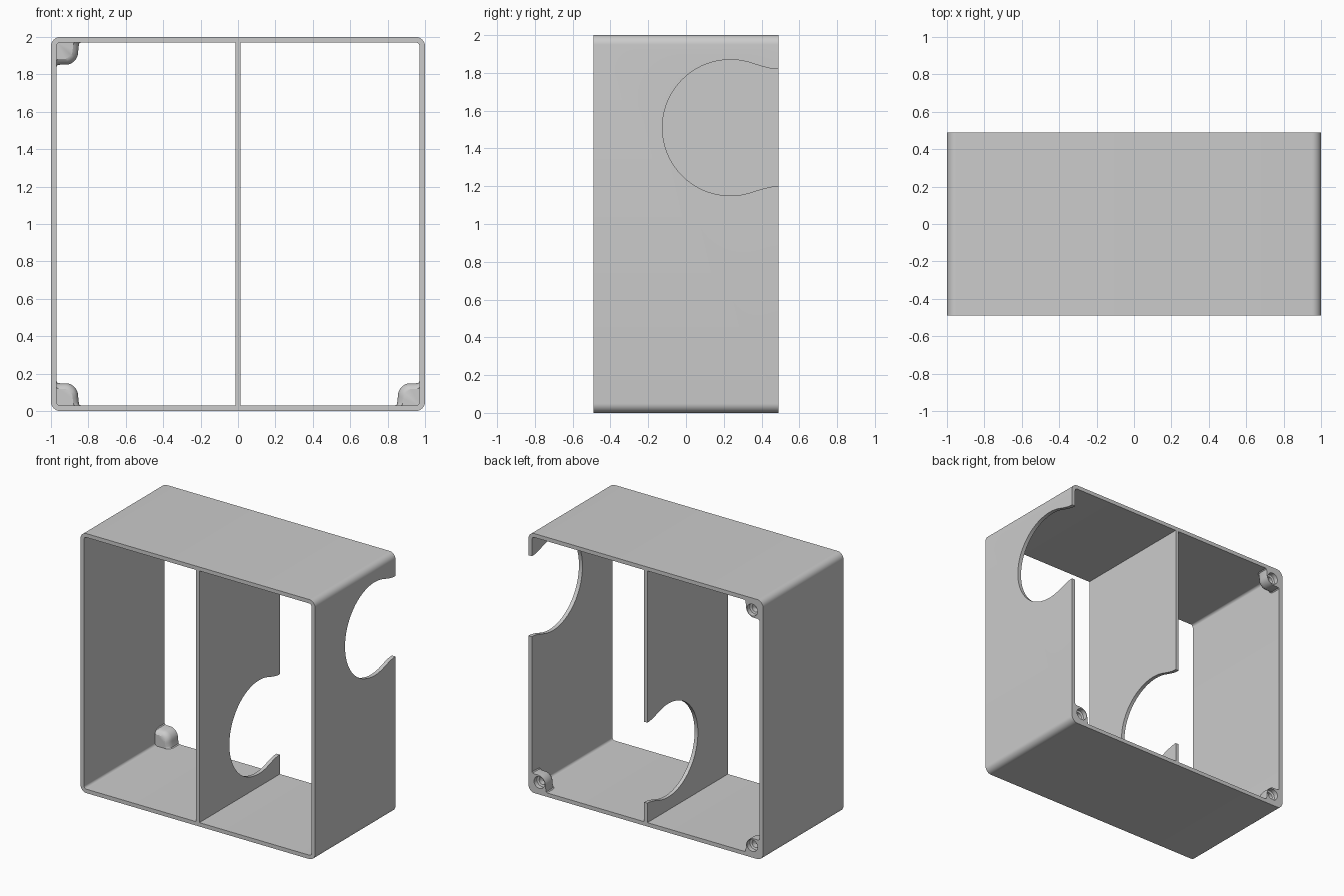
import bpy, bmesh
from math import sin, cos, pi, radians

if "Cube" in bpy.data.objects:
    bpy.data.objects.remove(bpy.data.objects["Cube"])

HALF, DEPTH, WALL = 1.0, 0.49, 0.03


def finish(name, bm):
    bmesh.ops.recalc_face_normals(bm, faces=bm.faces)
    me = bpy.data.meshes.new(name)
    bm.to_mesh(me)
    bm.free()
    ob = bpy.data.objects.new(name, me)
    bpy.context.collection.objects.link(ob)
    return ob


def loft(name, rings, closed=False):
    """Skin a list of equal-length point rings; cap the ends or close into a torus."""
    bm = bmesh.new()
    loops = [[bm.verts.new(p) for p in r] for r in rings]
    n = len(loops[0])
    pairs = list(zip(loops, loops[1:]))
    if closed:
        pairs.append((loops[-1], loops[0]))
    else:
        bm.faces.new(loops[0])
        bm.faces.new(loops[-1])
    for a, b in pairs:
        for i in range(n):
            j = (i + 1) % n
            bm.faces.new((a[i], a[j], b[j], b[i]))
    return finish(name, bm)


def rounded_square(half, r, y, seg=8):
    pts = []
    for k, (sx, sz) in enumerate([(1, 1), (-1, 1), (-1, -1), (1, -1)]):
        for i in range(seg + 1):
            a = pi / 2 * (k + i / seg)
            pts.append((sx * (half - r) + r * cos(a), y, 1 + sz * (half - r) + r * sin(a)))
    return pts


def cut(ob, cutter):
    m = ob.modifiers.new("cut", 'BOOLEAN')
    m.operation, m.solver, m.object = 'DIFFERENCE', 'EXACT', cutter
    cutter.hide_render = True
    bpy.context.view_layer.objects.active = ob
    bpy.ops.object.modifier_apply(modifier=m.name)
    bpy.data.objects.remove(cutter)


def opening(x, z):
    """Round opening with a flared mouth to the back edge."""
    half = [(0.6, 0.31), (0.49, 0.31), (0.465, 0.311), (0.44, 0.315), (0.40, 0.325)]
    half += [(0.235 + 0.36 * cos(radians(a)), 0.36 * sin(radians(a))) for a in range(70, 181, 5)]
    prof = half + [(y, -h) for y, h in reversed(half[:-1])]
    return loft("opening_cutter", [[(x + d, y, z + h) for y, h in prof] for d in (-0.1, 0.1)])


# Open rectangular frame with rounded corners
frame = loft("frame", [rounded_square(HALF, 0.05, -DEPTH), rounded_square(HALF, 0.05, DEPTH),
                       rounded_square(HALF - WALL, 0.02, DEPTH),
                       rounded_square(HALF - WALL, 0.02, -DEPTH)], closed=True)
cut(frame, opening(1.0, 1.51))

# Central divider
divider = loft("divider", [[(x, y, z) for x, z in ((-0.014, 0.02), (0.014, 0.02), (0.014, 1.98), (-0.014, 1.98))]
                           for y in (-DEPTH, DEPTH)])
cut(divider, opening(0.0, 0.49))

# Corner screw bosses: filleted profile measured from the inner wall corner
side = [(-0.01, 0.13), (0.0, 0.128), (0.006, 0.121), (0.02, 0.118)]
arc = [(0.05 + 0.065 * sin(pi / 2 * i / 8), 0.05 + 0.068 * cos(pi / 2 * i / 8)) for i in range(9)]
boss_profile = [(-0.01, -0.01)] + side + arc + [(z, x) for x, z in reversed(side)]
stations = [(DEPTH, 1.0), (0.42, 1.0), (0.40, 0.96), (0.385, 0.88), (0.375, 0.75)]

bosses = []
for name, sx, sz in (("boss_lower_left", -1, -1), ("boss_upper_left", -1, 1), ("boss_lower_right", 1, -1)):
    place = lambda u, v, y: (sx * (HALF - WALL - u), y, 1 + sz * (HALF - WALL - v))
    boss = loft(name, [[place(u * s, v * s, y) for u, v in boss_profile] for y, s in stations])
    # Stepped blind screw hole
    hole = [(0.6, 0.045), (0.455, 0.045), (0.45, 0.03), (0.41, 0.03)]
    cut(boss, loft("hole_cutter", [[place(0.062 + r * cos(2 * pi * i / 24), 0.062 + r * sin(2 * pi * i / 24), y)
                                    for i in range(24)] for y, r in hole]))
    bosses.append(boss)

# Smooth shading with crisp edges
for ob in [frame, divider] + bosses:
    ob.select_set(True)
bpy.context.view_layer.objects.active = frame
bpy.ops.object.shade_smooth_by_angle(angle=radians(30))
